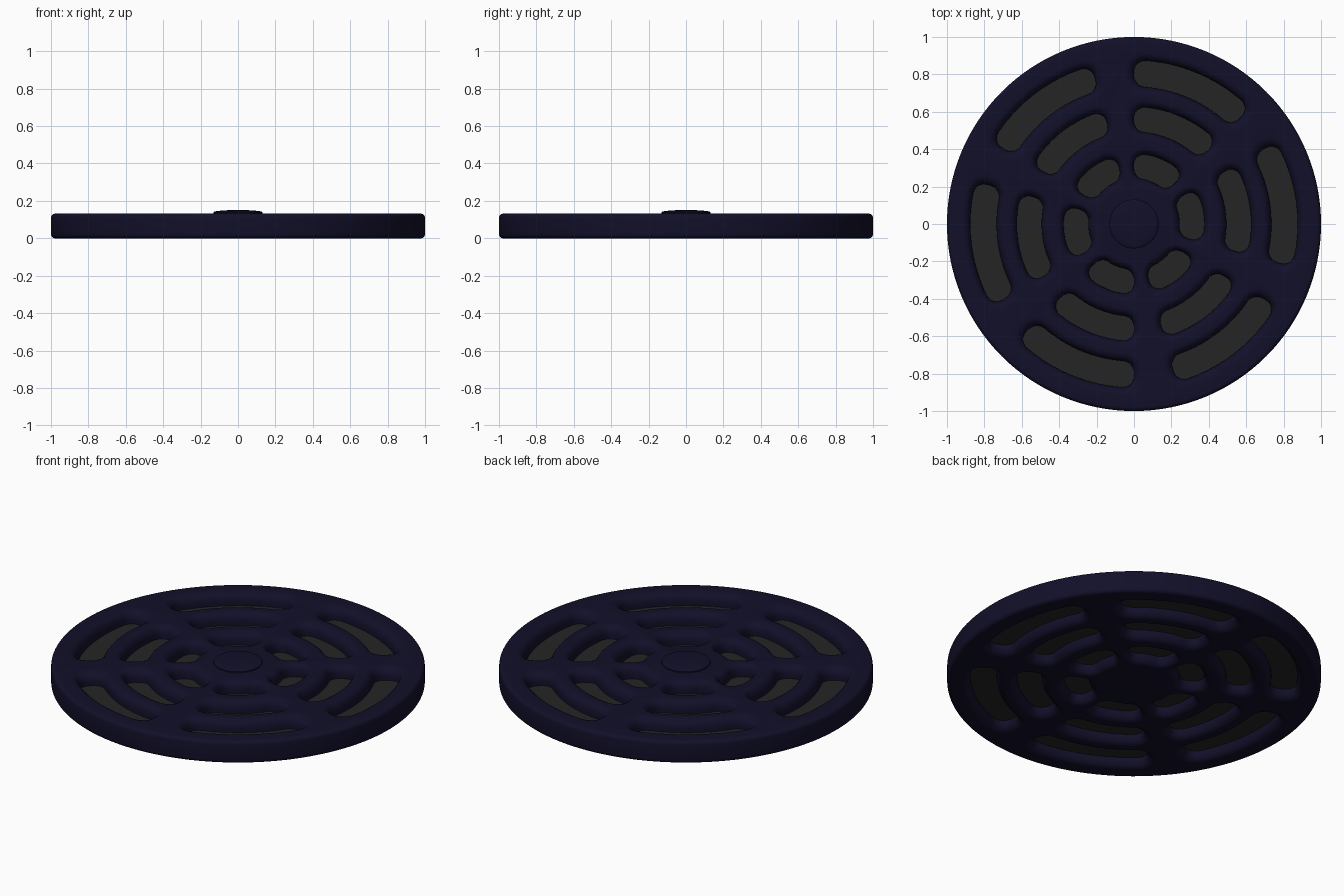
import bpy, bmesh, math

if "Cube" in bpy.data.objects:
    bpy.data.objects.remove(bpy.data.objects["Cube"])

def material(name, rgb):
    m = bpy.data.materials.new(name)
    m.diffuse_color = (*rgb, 1)
    m.use_nodes = True
    m.node_tree.nodes["Principled BSDF"].inputs["Base Color"].default_value = m.diffuse_color
    return m

NAVY = material("navy", (0.006, 0.005, 0.022))
GREY = material("dark_grey", (0.018, 0.018, 0.018))

def finish(bm, name, mat=None):
    bmesh.ops.remove_doubles(bm, verts=bm.verts, dist=1e-5)
    bmesh.ops.recalc_face_normals(bm, faces=bm.faces)
    me = bpy.data.meshes.new(name)
    bm.to_mesh(me)
    bm.free()
    ob = bpy.data.objects.new(name, me)
    bpy.context.collection.objects.link(ob)
    if mat:
        me.materials.append(mat)
    return ob

def loft(bm, rings):
    # closed solid through a stack of equally sized loops
    loops = [[bm.verts.new(p) for p in r] for r in rings]
    n = len(loops[0])
    for a, b in zip(loops, loops[1:]):
        for i in range(n):
            j = (i + 1) % n
            bm.faces.new((a[i], a[j], b[j], b[i]))
    bm.faces.new(loops[0][::-1])
    bm.faces.new(loops[-1])

def turned(name, profile, mat, n=128):
    bm = bmesh.new()
    loft(bm, [[(r * math.cos(2 * math.pi * i / n), r * math.sin(2 * math.pi * i / n), z)
               for i in range(n)] for r, z in profile])
    return finish(bm, name, mat)

def smooth(ob, angle=40):
    bpy.ops.object.select_all(action='DESELECT')
    ob.select_set(True)
    bpy.context.view_layer.objects.active = ob
    bpy.ops.object.shade_smooth_by_angle(angle=math.radians(angle))

H = 0.132

def slot_loop(rm, hw, a0, a1, side, end, z):
    # rounded bar bent round the centre; side and end widen it
    mid, half = (a0 + a1) / 2, (a0 - a1) / 2 * rm + end
    w = hw + side
    c, cl = w * 0.85, hw * 0.85 + end   # corner radius across and along
    pts = []
    for sx, sy, start in ((1, 1, 0), (-1, 1, 90), (-1, -1, 180), (1, -1, 270)):
        for k in range(7):
            t = math.radians(start + 15 * k)
            pts.append((sx * (half - cl) + cl * math.cos(t), sy * (w - c) + c * math.sin(t)))
        if sx == -sy * 1 or sx == sy:
            nx = -1 if sy == 1 else 1
            if sx == -nx:               # long side, split up to follow the arc
                for k in range(1, 10):
                    f = k / 10
                    pts.append((sx * (half - cl) * (1 - 2 * f), sy * w))
    return [((rm + r) * math.cos(mid + s / rm), (rm + r) * math.sin(mid + s / rm), z)
            for s, r in pts]

# grate disc with slightly rounded rim
rim = 0.022
arc = [(1 - rim + rim * math.cos(math.radians(t)), rim * math.sin(math.radians(t)))
       for t in range(0, 91, 18)]
grate = turned("grate", [(r, rim - z) for r, z in arc[::-1]] +
               [(r, H - rim + z) for r, z in arc], NAVY)

# flared slot cutters: three rings of six
bm = bmesh.new()
for rm, hw, end in ((0.31, 0.066, 0.032), (0.56, 0.066, 0.045), (0.805, 0.07, 0.055)):
    for k in range(6):
        a0, a1 = math.radians(90 - 60 * k), math.radians(45 - 60 * k)
        prof = [(1 - math.sin(math.radians(t)), 0.05 * (1 - math.cos(math.radians(t))))
                for t in range(0, 91, 15)]
        stack = [(1, -0.1)] + prof + [(f, H - z) for f, z in prof[::-1]] + [(1, H + 0.1)]
        loft(bm, [slot_loop(rm, hw, a0, a1, 0.042 * f, end * f, z) for f, z in stack])
cutter = finish(bm, "slot_cutter")
cutter.hide_render = True

mod = grate.modifiers.new("slots", 'BOOLEAN')
mod.operation = 'DIFFERENCE'
mod.solver = 'EXACT'
mod.object = cutter
bpy.context.view_layer.objects.active = grate
bpy.ops.object.modifier_apply(modifier=mod.name)
bpy.data.objects.remove(cutter)
smooth(grate)

# thin sheet behind the slots
turned("backing_sheet", [(0.92, 0.052), (0.92, 0.06)], GREY)

# low domed button in the middle
cap = turned("centre_cap", [(0.13, 0.12), (0.13, 0.139), (0.126, 0.143), (0.115, 0.1455),
                            (0.08, 0.149), (0.04, 0.151), (0.005, 0.152)], NAVY, 64)
smooth(cap)
